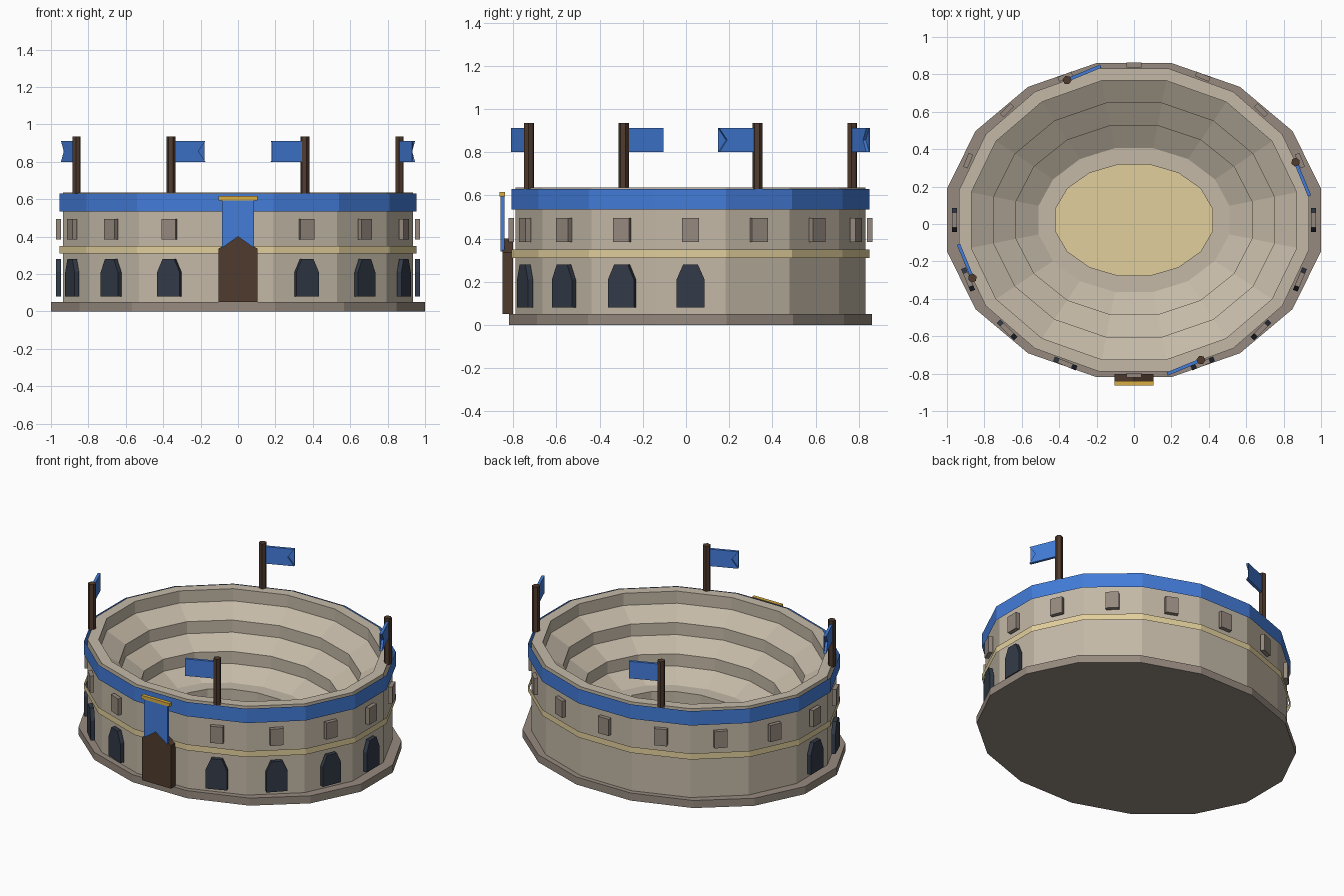
import bpy
import math
from mathutils import Matrix, Vector

if "Cube" in bpy.data.objects:
    bpy.data.objects.remove(bpy.data.objects["Cube"])

SIDES = 16
CENTRE_Y = 0.021
STEP = 2 * math.pi / SIDES


def material(name, rgb):
    """Flat colour from 0-255 sRGB."""
    lin = [((c / 255 + 0.055) / 1.055) ** 2.4 for c in rgb] + [1]
    m = bpy.data.materials.new(name)
    m.use_nodes = True
    m.diffuse_color = lin
    bsdf = m.node_tree.nodes["Principled BSDF"]
    bsdf.inputs["Base Color"].default_value = lin
    bsdf.inputs["Roughness"].default_value = 0.9
    return m


STONE = material("pale stone", (196, 185, 167))
DARK_STONE = material("dark stone", (150, 138, 127))
SAND = material("sand", (226, 207, 156))
GOLD = material("gold", (218, 174, 68))
BLUE = material("blue cloth", (67, 124, 217))
OPENING = material("dark opening", (51, 59, 72))
WOOD = material("dark wood", (80, 59, 46))


def add_object(name, verts, faces, mat):
    mesh = bpy.data.meshes.new(name)
    mesh.from_pydata(verts, [], faces)
    mesh.materials.append(mat)
    obj = bpy.data.objects.new(name, mesh)
    bpy.context.collection.objects.link(obj)
    return obj


def oval_loft(name, rings, mat, capped=False):
    """Join oval rings (x half-width, y half-width, z), bottom outside first."""
    k = 1 / math.cos(STEP / 2)
    verts, faces = [], []
    for rx, ry, z in rings:
        for i in range(SIDES):
            a = (i + 0.5) * STEP
            verts.append((rx * k * math.cos(a), ry * k * math.sin(a) + CENTRE_Y, z))
    for r in range(len(rings) - 1):
        for i in range(SIDES):
            j = (i + 1) % SIDES
            a, b = r * SIDES, (r + 1) * SIDES
            faces.append((a + i, a + j, b + j, b + i))
    if capped:
        top = (len(rings) - 1) * SIDES
        faces.append(tuple(reversed(range(SIDES))))
        faces.append(tuple(range(top, top + SIDES)))
    return add_object(name, verts, faces, mat)


def plate(name, outline, thickness, mat, matrix):
    """Extrude an outline in local (across, up) symmetrically along local y."""
    n, h = len(outline), thickness / 2
    verts = [matrix @ Vector((u, -h, v)) for u, v in outline]
    verts += [matrix @ Vector((u, h, v)) for u, v in outline]
    faces = [tuple(range(n)), tuple(reversed(range(n, 2 * n)))]
    for i in range(n):
        j = (i + 1) % n
        faces.append((j, i, i + n, j + n))
    return add_object(name, verts, faces, mat)


def mirrored(half):
    """Complete a right-half outline, listed bottom to top."""
    return half + [(-u, v) for u, v in reversed(half) if u]


def on_oval(angle, rx, ry):
    """Frame on the oval whose local -y points outward."""
    place = Matrix.Translation((rx * math.cos(angle), ry * math.sin(angle) + CENTRE_Y, 0))
    return place @ Matrix.Rotation(angle + math.pi / 2, 4, 'Z')


# Foundation
oval_loft("foundation", [(1.0, 0.84, 0), (1.0, 0.84, 0.05)], DARK_STONE, True)

# Outer wall, rim, three sloping seating tiers and the arena ledge
shell = [(0.935, 0.81, 0.05), (0.935, 0.81, 0.637)]
rx, z = 0.87, 0.637
for tier in range(3):
    shell.append((rx, rx - 0.125, z))
    shell.append((rx, rx - 0.125, z - 0.08))
    rx, z = rx - 0.12, z - 0.15
    shell.append((rx, rx - 0.125, z))
shell += [(0.42, 0.297, z), (0.42, 0.297, 0.05)]
oval_loft("wall_and_seating", shell, STONE)

# Arena floor
oval_loft("arena_floor", [(0.42, 0.297, 0.01), (0.42, 0.297, 0.06)], SAND, True)

# Thin bands around the wall
oval_loft("trim_band", [(0.955, 0.83, 0.31), (0.955, 0.83, 0.35)], SAND)
oval_loft("blue_band", [(0.955, 0.83, 0.535), (0.955, 0.83, 0.63)], BLUE)

# Upper windows on every side, arches on the front half
window = mirrored([(0.04, 0.385), (0.04, 0.495)])
arch = mirrored([(0.065, 0.08), (0.065, 0.21), (0.034, 0.28)])
for i in range(SIDES):
    frame = on_oval(i * STEP, 0.96, 0.83)
    plate(f"window_{i + 1}", window, 0.026, DARK_STONE, frame)
    if i == 0 or (i >= SIDES // 2 and i != SIDES * 3 // 4):
        plate(f"arch_{i + 1}", arch, 0.026, OPENING, frame)

# Gate with hanging banner and its rail
gate = mirrored([(0.105, 0.05), (0.105, 0.335), (0, 0.4)])
plate("gate", gate, 0.05, WOOD, Matrix.Translation((0, -0.826, 0)))
front = Matrix.Translation((0, -0.851, 0))
banner = [(0, 0.4), (0.085, 0.34), (0.085, 0.6), (-0.085, 0.6), (-0.085, 0.34)]
plate("banner", banner, 0.018, BLUE, front)
plate("banner_rail", mirrored([(0.105, 0.594), (0.105, 0.616)]), 0.024, GOLD, front)

# Four poles with swallow-tailed flags, the notch backed on one side
flag = [(0, 0.912), (-0.195, 0.912), (-0.155, 0.856), (-0.195, 0.8), (0, 0.8)]
for i in range(4):
    frame = on_oval((4 * i + 1) * STEP, 0.935, 0.81)
    plate(f"flag_{i + 1}", flag, 0.018, BLUE, frame)
    side = -0.007 if i % 2 else 0.007
    backing = frame @ Matrix.Translation((0, side, 0))
    plate(f"flag_backing_{i + 1}", flag[1:4][::-1], 0.004, BLUE, backing)
    bpy.ops.mesh.primitive_cylinder_add(vertices=6, radius=0.024, depth=0.305)
    pole = bpy.context.object
    pole.name = f"flag_pole_{i + 1}"
    pole.matrix_world = frame @ Matrix.Translation((0, 0, 0.782))
    pole.data.materials.append(WOOD)
